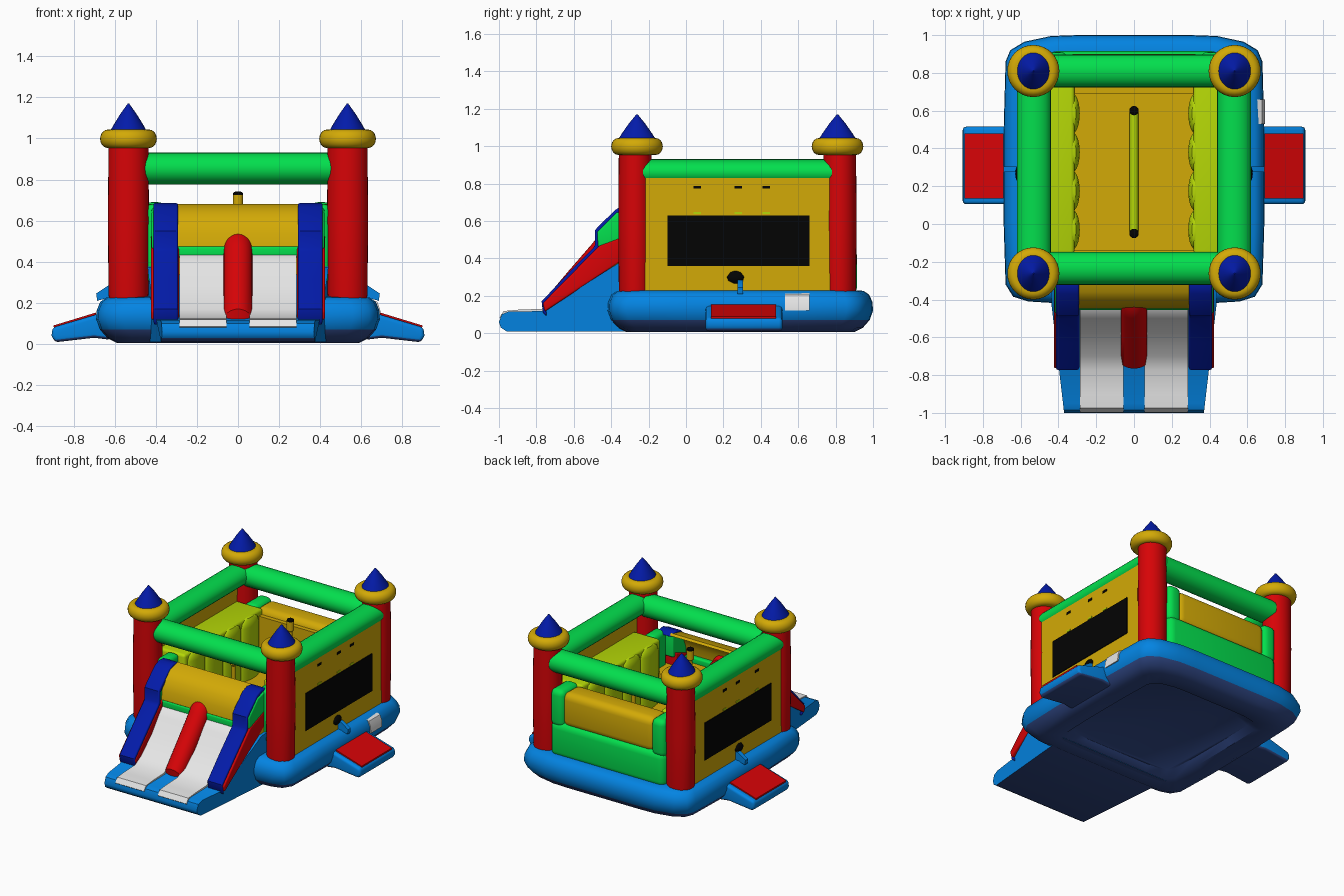
import bpy, bmesh, math
from mathutils import Vector

if "Cube" in bpy.data.objects:
    bpy.data.objects.remove(bpy.data.objects["Cube"])

def material(name, rgb):
    m = bpy.data.materials.new(name)
    m.diffuse_color = (*rgb, 1)
    m.use_nodes = True
    m.node_tree.nodes["Principled BSDF"].inputs["Base Color"].default_value = m.diffuse_color
    return m

RED = material("red", (0.68, 0.001, 0.002))
BLUE = material("sky blue", (0.001, 0.23, 0.76))
NAVY = material("navy", (0.001, 0.011, 0.40))
SLATE = material("dark slate blue", (0.03, 0.065, 0.24))
GREEN = material("green", (0.001, 0.74, 0.075))
YELLOW = material("yellow", (0.65, 0.40, 0.002))
LIME = material("lime", (0.46, 0.68, 0.002))
WHITE = material("white", (0.84, 0.84, 0.84))
BLACK = material("black", (0.001, 0.001, 0.001))

def finish(name, bm, mat, bevel=0, angle=40):
    bmesh.ops.recalc_face_normals(bm, faces=bm.faces)
    me = bpy.data.meshes.new(name)
    if bevel:
        edges = [e for e in bm.edges if len(e.link_faces) == 2 and e.calc_face_angle(0) > 0.9]
        bmesh.ops.bevel(bm, geom=edges, offset=bevel, segments=4, profile=0.5,
                        affect='EDGES', clamp_overlap=True)
    bm.to_mesh(me)
    bm.free()
    me.materials.append(mat)
    me.polygons.foreach_set("use_smooth", [True] * len(me.polygons))
    me.set_sharp_from_angle(angle=math.radians(angle))
    ob = bpy.data.objects.new(name, me)
    bpy.context.collection.objects.link(ob)
    return ob

def loft(name, rings, mat, bevel=0):
    """Skin a list of equal-length closed rings and cap both ends."""
    bm = bmesh.new()
    vs = [[bm.verts.new(p) for p in r] for r in rings]
    n = len(vs[0])
    for a, b in zip(vs, vs[1:]):
        for i in range(n):
            j = (i + 1) % n
            bm.faces.new((a[i], a[j], b[j], b[i]))
    bm.faces.new(vs[0])
    bm.faces.new(vs[-1])
    return finish(name, bm, mat, bevel)

def prism(name, prof, a, b, mat, bevel=0, axis='x'):
    """Extrude a (y, z) profile along x, or an (x, z) profile along y."""
    put = (lambda p, t: (t, *p)) if axis == 'x' else (lambda p, t: (p[0], t, p[1]))
    return loft(name, [[put(p, t) for p in prof] for t in (a, b)], mat, bevel)

def box(name, x, y, z, mat, bevel=0):
    return prism(name, [(y[0], z[0]), (y[1], z[0]), (y[1], z[1]), (y[0], z[1])], *x, mat, bevel)

def ribbon(name, path, t, a, b, mat, bevel=0):
    """Thick sheet following a (y, z) path."""
    under = [(y + 0.7 * t, z - 0.7 * t) for y, z in reversed(path)]
    return prism(name, path + under, a, b, mat, bevel)

def lathe(name, prof, x, y, mat, sx=1, sy=1, n=32):
    """Turn an (r, z) profile round a vertical axis."""
    rings = [[(x + sx * r * math.cos(2 * math.pi * i / n),
               y + sy * r * math.sin(2 * math.pi * i / n), z) for i in range(n)] for r, z in prof]
    return loft(name, rings, mat)

def beam(name, p, q, w, h, mat, n=24):
    """Horizontal inflated tube with an elliptical section."""
    p, q = Vector(p), Vector(q)
    side = (q - p).normalized().cross(Vector((0, 0, 1)))
    turn = [2 * math.pi * i / n for i in range(n)]
    rings = [[c + side * w * math.cos(a) + Vector((0, 0, h * math.sin(a))) for a in turn]
             for c in (p, q)]
    return loft(name, rings, mat)

def dark_underside(ob):
    """Give downward faces the dark underside colour."""
    ob.data.materials.append(SLATE)
    for f in ob.data.polygons:
        if f.normal.z < -0.5:
            f.material_index = 1

# Inflated base with rounded rim and recessed underside
half = [(0.40, -0.42), (0.56, -0.41), (0.64, -0.385), (0.68, -0.32), (0.69, 0.0), (0.69, 0.5),
        (0.68, 0.86), (0.655, 0.92), (0.58, 0.965), (0.44, 0.995), (0.30, 1.0)]
outline = half + [(-x, y) for x, y in reversed(half)]
profile = [(0.26, 0.05), (0.22, 0.012), (0.10, 0.005), (0.055, 0.028), (0.018, 0.07), (0, 0.12),
           (0.003, 0.165), (0.02, 0.205), (0.05, 0.226), (0.10, 0.23)]
dark_underside(loft("base", [[(x * (1 - d / 0.69), 0.29 + (y - 0.29) * (1 - d / 0.71), z)
                              for x, y in outline] for d, z in profile], BLUE))
box("bounce_floor", (-0.46, 0.46), (-0.2, 0.78), (0.2, 0.24), YELLOW)

# Corner towers
for x in (-0.533, 0.533):
    for y in (-0.262, 0.81):
        yc = y - 0.01 if y < 0 else y + 0.012
        lathe("tower", [(0.092, 0.2), (0.097, 0.24), (0.1, 0.6), (0.097, 0.97)],
              x, yc, RED, 1, 0.9)
        ring = [(0.10 + 0.038 * math.cos(a), 0.998 + 0.045 * math.sin(a))
                for a in [math.radians(-90 + 18 * k) for k in range(11)]]
        lathe("tower_ring", ring, x, y, YELLOW)
        lathe("tower_spire", [(0.092, 1.035), (0.075, 1.065), (0.04, 1.12), (0.003, 1.17)],
              x, y, NAVY, 0.97, 1.1)

# Top beams
for y in (-0.235, 0.81):
    beam("cross_beam", (-0.47, y, 0.853), (0.47, y, 0.853), 0.087, 0.078, GREEN)
for s in (-1, 1):
    beam("side_beam", (s * 0.53, -0.23, 0.86), (s * 0.53, 0.78, 0.86), 0.09, 0.07, GREEN)

for s in (-1, 1):
    # Side wall with mesh window, vents and blower port
    box("side_wall", (s * 0.52, s * 0.61), (-0.22, 0.77), (0.2, 0.83), YELLOW)
    box("mesh_window", (s * 0.608, s * 0.616), (-0.10, 0.66), (0.36, 0.63), BLACK)
    for y in (0.06, 0.28, 0.43):
        box("vent", (s * 0.608, s * 0.614), (y - 0.02, y + 0.02), (0.772, 0.788), BLACK)
        box("vent", (s * 0.608, s * 0.614), (y - 0.02, y + 0.02), (0.637, 0.648), LIME)
    lathe("port", [(0.012, 0.265), (0.04, 0.28), (0.048, 0.30), (0.03, 0.325), (0.005, 0.335)],
          s * 0.605, 0.265, BLACK, 0.5, 1, 16)
    prism("port_strap", [(s * 0.61, 0.285), (s * 0.63, 0.285), (s * 0.69, 0.245), (s * 0.685, 0.21),
                         (s * 0.61, 0.23)], 0.275, 0.305, BLUE, 0, 'y')
    # Padded inner wall with scalloped tubes
    box("inner_pad", (s * 0.315, s * 0.53), (-0.16, 0.74), (0.23, 0.68), LIME, 0.02)
    for i in range(4):
        lathe("pad_tube", [(0.1, 0.23), (0.1, 0.62), (0.085, 0.655), (0.05, 0.675), (0.01, 0.678)],
              s * 0.325, -0.03 + 0.205 * i, LIME, 0.38, 1.05, 20)
    # Entry step
    dark_underside(prism("step", [(s * 0.62, 0.02), (s * 0.70, 0.03), (s * 0.89, 0.008),
                                  (s * 0.907, 0.04), (s * 0.903, 0.08), (s * 0.70, 0.14),
                                  (s * 0.62, 0.17)], 0.105, 0.515, BLUE, 0.018, 'y'))
    prism("step_top", [(s * 0.69, 0.12), (s * 0.895, 0.06), (s * 0.897, 0.09), (s * 0.69, 0.153)],
          0.135, 0.48, RED, 0, 'y')
    # Ends of the back wall and the front opening
    box("back_wall_end", (s * 0.35, s * 0.46), (0.71, 0.91), (0.42, 0.69), GREEN, 0.04)
    box("entry_post", (s * 0.36, s * 0.45), (-0.3, -0.15), (0.3, 0.68), GREEN, 0.03)
# Care patch lying on the base rim, right side only
prism("patch", [(0.66, 0.12), (0.694, 0.122), (0.692, 0.165), (0.677, 0.205), (0.65, 0.215)],
      0.53, 0.66, WHITE, 0, 'y')

# Low back wall
box("back_wall_lower", (-0.46, 0.46), (0.72, 0.915), (0.2, 0.46), GREEN, 0.05)
box("back_wall_upper", (-0.37, 0.37), (0.72, 0.90), (0.43, 0.68), YELLOW, 0.05)
box("back_wall_lining", (-0.40, 0.40), (0.69, 0.73), (0.22, 0.64), YELLOW)

# Centre posts and floor seam
for y in (-0.05, 0.6):
    lathe("post", [(0.014, 0.22), (0.014, 0.65), (0.025, 0.66), (0.025, 0.725)], 0, y, YELLOW, n=16)
    lathe("post_cap", [(0.025, 0.725), (0.024, 0.735), (0.012, 0.742)], 0, y, BLACK, n=16)
beam("floor_seam", (0, -0.05, 0.25), (0, 0.6, 0.25), 0.025, 0.03, LIME, 12)

# Slide body, tapering toward the front
body = prism("slide_body", [(-0.2, 0.01), (-0.96, 0.01), (-0.99, 0.03), (-1.0, 0.06), (-0.985, 0.1),
                            (-0.95, 0.115), (-0.76, 0.118), (-0.44, 0.325), (-0.36, 0.375),
                            (-0.2, 0.38)], -1, 1, BLUE)
for v in body.data.vertices:
    v.co.x *= 0.44 + 0.07 * min(0, (v.co.y + 0.4) / 0.6)
dark_underside(body)
box("slide_platform", (-0.42, 0.42), (-0.42, -0.14), (0.2, 0.435), YELLOW)
for s in (-1, 1):
    # White lanes
    ribbon("slide_lane", [(-0.997, 0.085), (-0.975, 0.118), (-0.9, 0.125), (-0.77, 0.13),
                          (-0.70, 0.17), (-0.58, 0.28), (-0.50, 0.385), (-0.46, 0.43),
                          (-0.43, 0.44)], 0.03, s * 0.055, s * 0.285, WHITE)
    # Side rails: red lower part, green upper part, navy topping
    prism("rail_side", [(-0.755, 0.115), (-0.765, 0.16), (-0.49, 0.44), (-0.46, 0.47),
                        (-0.30, 0.53), (-0.30, 0.42), (-0.36, 0.375), (-0.44, 0.323)],
          s * 0.288, s * 0.424, RED, 0.01)
    prism("rail_head", [(-0.47, 0.46), (-0.475, 0.54), (-0.37, 0.645), (-0.28, 0.665),
                        (-0.28, 0.50)], s * 0.30, s * 0.42, GREEN, 0.01)
    ribbon("rail_top", [(-0.765, 0.11), (-0.772, 0.17), (-0.63, 0.32), (-0.50, 0.45),
                        (-0.487, 0.47), (-0.487, 0.55), (-0.46, 0.58), (-0.37, 0.665),
                        (-0.32, 0.685), (-0.27, 0.68)], 0.03, s * 0.292, s * 0.412, NAVY, 0.012)

# Centre divider with a rounded crown
crown = [(-0.755, 0.11), (-0.765, 0.17), (-0.63, 0.33), (-0.50, 0.48), (-0.47, 0.52),
         (-0.43, 0.54), (-0.39, 0.52), (-0.37, 0.40)]
rings = []
for k in range(13):
    a = math.pi * k / 12
    drop = 0.06 * (1 - math.sin(a))
    rings.append([(-0.07 * math.cos(a), y + 0.6 * drop, z - drop) for y, z in crown])
loft("slide_divider", rings, RED)

# Green lip and yellow hood over the slide entrance
box("slide_lip", (-0.30, 0.30), (-0.455, -0.40), (0.42, 0.475), GREEN, 0.012)
ribbon("slide_hood", [(-0.448, 0.475), (-0.44, 0.54), (-0.41, 0.61), (-0.36, 0.66), (-0.27, 0.68)],
       0.02, -0.31, 0.31, YELLOW)
